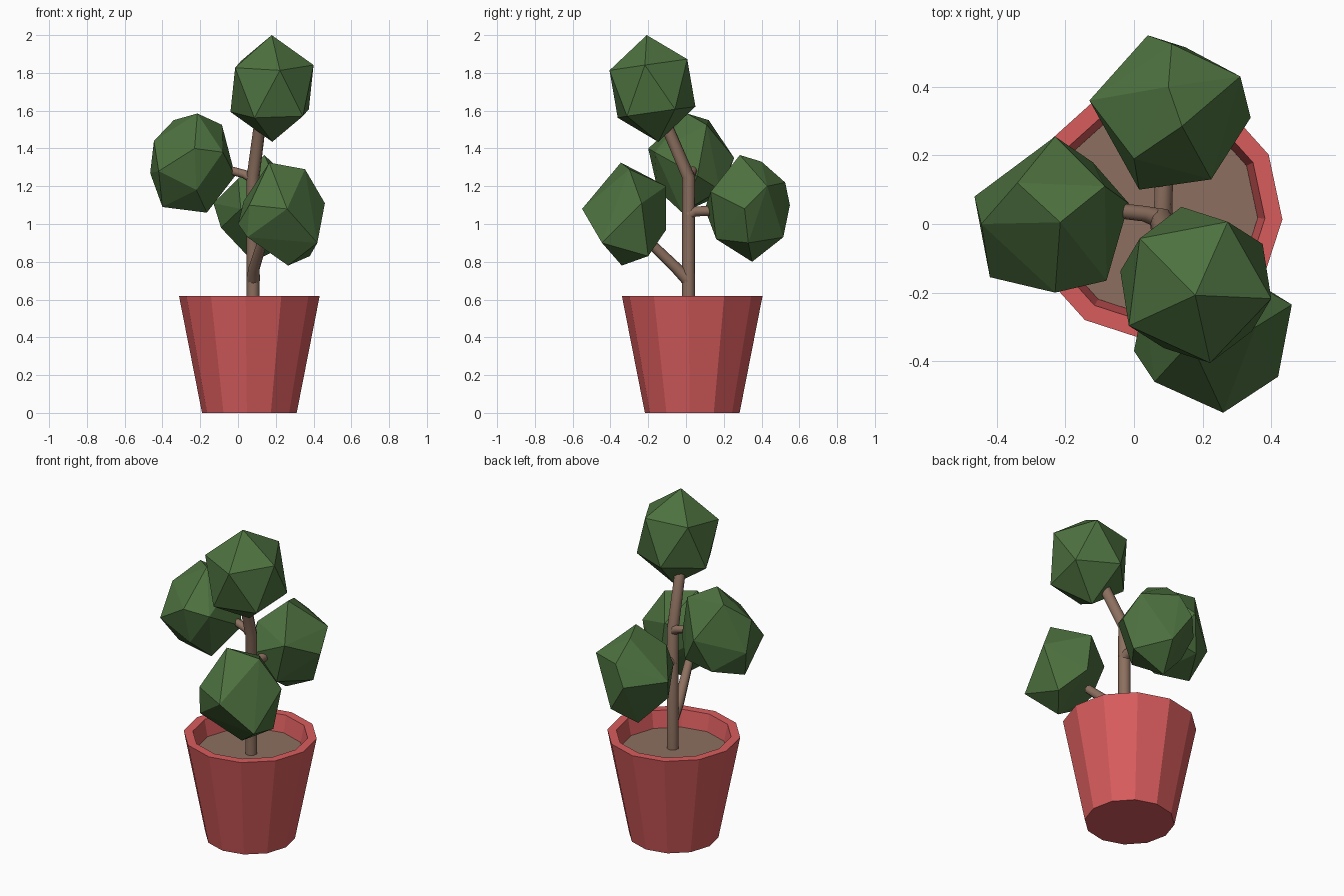
import bpy, bmesh, math
from mathutils import Vector

if "Cube" in bpy.data.objects:
    bpy.data.objects.remove(bpy.data.objects["Cube"])


def material(name, rgb):
    m = bpy.data.materials.new(name)
    m.diffuse_color = (*rgb, 1)
    m.use_nodes = True
    m.node_tree.nodes["Principled BSDF"].inputs["Base Color"].default_value = m.diffuse_color
    return m


RED = material("pot red", (0.69, 0.107, 0.110))
BROWN = material("bark and soil brown", (0.265, 0.162, 0.115))
GREEN = material("leaf green", (0.074, 0.166, 0.050))


def finish(name, bm, mat, smooth=False):
    bmesh.ops.recalc_face_normals(bm, faces=bm.faces)
    me = bpy.data.meshes.new(name)
    bm.to_mesh(me)
    bm.free()
    me.materials.append(mat)
    ob = bpy.data.objects.new(name, me)
    bpy.context.collection.objects.link(ob)
    if smooth:
        bpy.ops.object.select_all(action='DESELECT')
        ob.select_set(True)
        bpy.context.view_layer.objects.active = ob
        bpy.ops.object.shade_smooth_by_angle(angle=math.radians(65))
    return ob


def skin(bm, rings):
    """Join rings of points with quads and cap both ends."""
    loops = [[bm.verts.new(p) for p in r] for r in rings]
    n = len(loops[0])
    for a, b in zip(loops, loops[1:]):
        for i in range(n):
            j = (i + 1) % n
            bm.faces.new((a[i], a[j], b[j], b[i]))
    bm.faces.new(loops[0])
    bm.faces.new(loops[-1])


CX, CY, SIDES, TURN = 0.06, 0.033, 12, math.radians(-3)


def pot_ring(r, z):
    return [(CX + r * math.cos(TURN + math.tau * i / SIDES),
             CY + r * math.sin(TURN + math.tau * i / SIDES), z) for i in range(SIDES)]


# Tapered twelve-sided pot with a thick open rim
bm = bmesh.new()
skin(bm, [pot_ring(r, z) for r, z in
          ((0.251, 0), (0.373, 0.62), (0.322, 0.62), (0.299, 0.505))])
finish("pot", bm, RED)

# Soil disc inside the pot
bm = bmesh.new()
skin(bm, [pot_ring(0.296, 0.507), pot_ring(0.301, 0.52)])
finish("soil", bm, BROWN)


def limb(name, path, radii, sides=8):
    pts = [Vector(p) for p in path]
    rings = []
    for i, p in enumerate(pts):
        d = (pts[min(i + 1, len(pts) - 1)] - pts[max(i - 1, 0)]).normalized()
        u = d.cross(Vector((1, 1.5, 0))).normalized()
        v = d.cross(u)
        rings.append([p + radii[i] * (u * math.cos(a) + v * math.sin(a))
                      for a in (math.tau * k / sides for k in range(sides))])
    bm = bmesh.new()
    skin(bm, rings)
    finish(name, bm, BROWN, True)


# Trunk bending forward near the top, and three side branches
limb("trunk", [(0.08, 0.013, 0.50), (0.08, 0.013, 1.25), (0.12, -0.12, 1.56)],
     [0.035, 0.035, 0.032])
limb("front_branch", [(0.08, 0.015, 0.70), (0.085, -0.05, 0.765), (0.14, -0.23, 0.94)],
     [0.036, 0.030, 0.025])
limb("back_branch", [(0.08, 0.01, 1.05), (0.085, 0.05, 1.067), (0.09, 0.20, 1.07)],
     [0.036, 0.027, 0.026])
limb("left_branch", [(0.08, 0.015, 1.24), (0.03, 0.03, 1.265), (-0.10, 0.045, 1.30)],
     [0.030, 0.023, 0.022])


def hull(name, pts):
    bm = bmesh.new()
    for p in pts:
        bm.verts.new(p)
    bmesh.ops.convex_hull(bm, input=bm.verts)
    finish(name, bm, GREEN)


def foliage(name, lo, hi, d1, d2):
    """Icosahedron with one corner along d1 and the next towards d2, fitted to a box."""
    w = Vector(d1).normalized()
    u = Vector(d2)
    u = (u - w * u.dot(w)).normalized()
    v = w.cross(u)
    pts = [w, -w]
    s, c = 2 / math.sqrt(5), 1 / math.sqrt(5)
    for k in range(10):
        a = math.pi * k / 5
        pts.append((u * math.cos(a) + v * math.sin(a)) * s + w * (c if k % 2 == 0 else -c))
    mn = [min(p[i] for p in pts) for i in range(3)]
    mx = [max(p[i] for p in pts) for i in range(3)]
    hull(name, [[lo[i] + (p[i] - mn[i]) / (mx[i] - mn[i]) * (hi[i] - lo[i])
                 for i in range(3)] for p in pts])


# Four faceted leaf clumps: a regular one on top, irregular ones on the branches
foliage("top_foliage", (-0.04, -0.405, 1.435), (0.40, 0.05, 2.0),
        (0.04, -0.22, 0.08), (-0.02, 0.06, 0.28))
hull("left_foliage", [
    (-0.215, 0.005, 1.585), (-0.34, 0.12, 1.55), (-0.085, 0.11, 1.525), (-0.445, 0.0, 1.44),
    (-0.465, 0.08, 1.27), (-0.42, -0.155, 1.28), (-0.23, -0.20, 1.40), (-0.08, -0.165, 1.38),
    (-0.015, 0.06, 1.255), (-0.23, 0.255, 1.35), (-0.165, -0.02, 1.06), (-0.40, 0.0, 1.09),
    (-0.12, 0.18, 1.18), (-0.30, 0.18, 1.15), (-0.22, -0.15, 1.18)])
hull("back_foliage", [
    (0.14, 0.285, 1.365), (0.10, 0.40, 1.33), (0.11, 0.525, 1.22), (0.04, 0.55, 1.10),
    (0.31, 0.43, 1.20), (0.34, 0.31, 1.08), (0.225, 0.13, 1.17), (0.015, 0.10, 1.08),
    (-0.13, 0.36, 1.11), (-0.09, 0.30, 0.98), (0.08, 0.35, 0.80), (0.15, 0.515, 0.93),
    (0.15, 0.16, 0.92), (0.28, 0.33, 0.90), (0.0, 0.19, 1.24)])
hull("front_foliage", [
    (0.165, -0.345, 1.325), (0.355, -0.30, 1.29), (0.26, -0.55, 1.08), (0.46, -0.235, 1.11),
    (0.42, -0.445, 0.90), (0.265, -0.34, 0.78), (0.05, -0.44, 0.93), (0.0, -0.37, 1.0),
    (0.22, -0.105, 1.20), (0.25, -0.105, 0.97), (0.38, -0.20, 0.83), (0.03, -0.22, 1.12),
    (0.06, -0.46, 1.10)])
